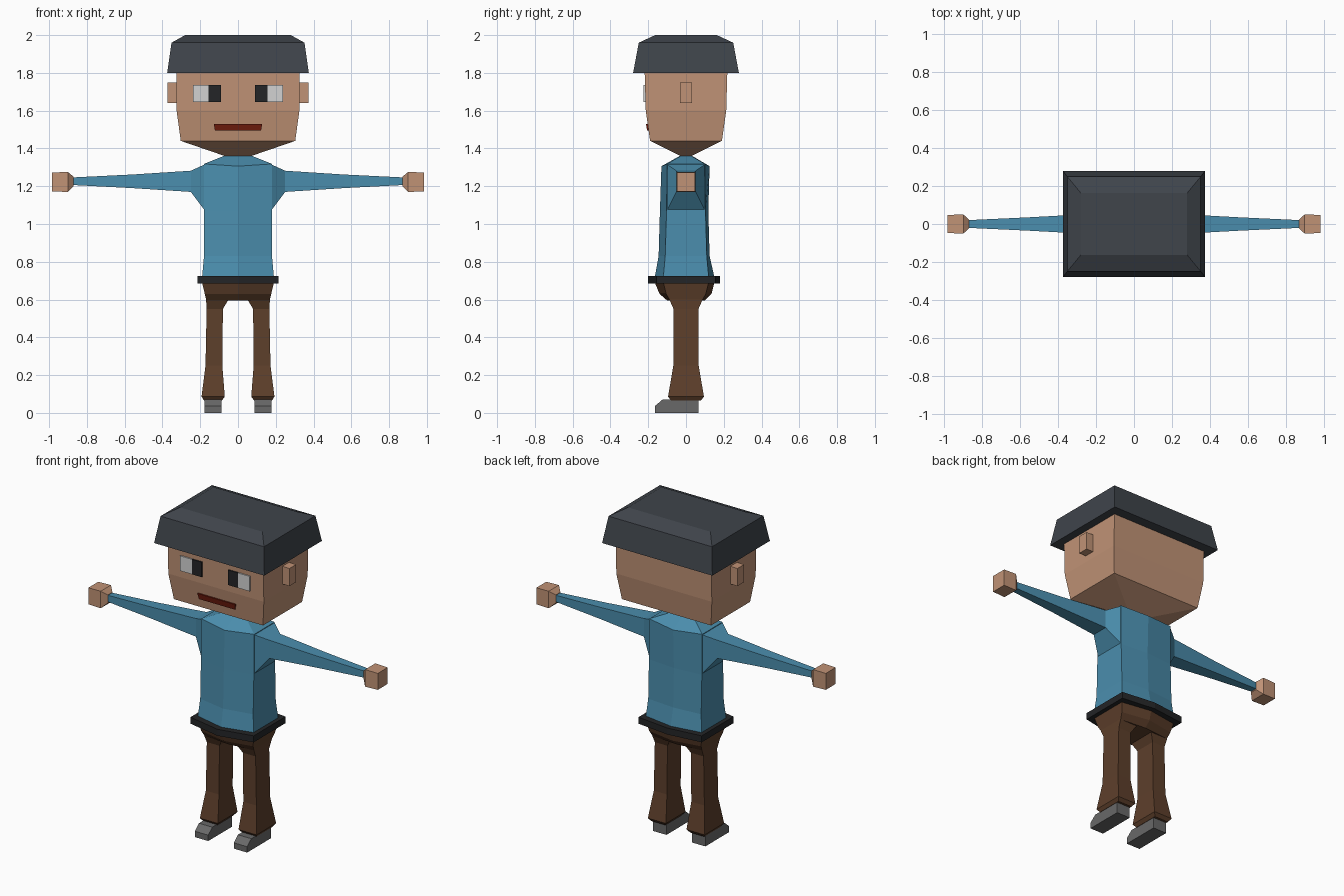
import bpy
import bmesh

cube = bpy.data.objects.get("Cube")
if cube:
    bpy.data.objects.remove(cube, do_unlink=True)


def material(name, r, g, b):
    m = bpy.data.materials.new(name)
    m.use_nodes = True
    m.diffuse_color = (r, g, b, 1)
    node = next(n for n in m.node_tree.nodes if n.type == 'BSDF_PRINCIPLED')
    node.inputs["Base Color"].default_value = (r, g, b, 1)
    node.inputs["Roughness"].default_value = 0.9
    return m


skin = material("skin", 0.53, 0.29, 0.18)
blue = material("shirt blue", 0.07, 0.27, 0.42)
brown = material("trouser brown", 0.11, 0.05, 0.024)
slate = material("cap slate", 0.05, 0.058, 0.07)
black = material("black", 0.017, 0.018, 0.02)
grey = material("shoe grey", 0.14, 0.14, 0.14)
white = material("eye white", 0.65, 0.65, 0.65)
red = material("mouth red", 0.17, 0.012, 0.004)


def loft(name, rings, mat):
    """Skin a stack of equal-sized rings and cap both ends."""
    bm = bmesh.new()
    loops = [[bm.verts.new(p) for p in ring] for ring in rings]
    n = len(loops[0])
    for a, b in zip(loops, loops[1:]):
        for i in range(n):
            j = (i + 1) % n
            bm.faces.new((a[i], a[j], b[j], b[i]))
    bm.faces.new(loops[0])
    bm.faces.new(loops[-1])
    bmesh.ops.recalc_face_normals(bm, faces=bm.faces)
    mesh = bpy.data.meshes.new(name)
    bm.to_mesh(mesh)
    bm.free()
    mesh.materials.append(mat)
    obj = bpy.data.objects.new(name, mesh)
    bpy.context.collection.objects.link(obj)
    return obj


def flat(z, x0, x1, y0, y1):
    """Rectangle lying at height z."""
    return [(x0, y0, z), (x1, y0, z), (x1, y1, z), (x0, y1, z)]


def centred(z, x, y):
    return flat(z, -x, x, -y, y)


def upright(x, y, z0, z1):
    """Rectangle standing across the arm at x."""
    return [(x, -y, z0), (x, y, z0), (x, y, z1), (x, -y, z1)]


def hexagon(z, x, y, front, back, dip=0):
    """Body section with a ridge down the middle of front and back."""
    return [(-x, -y, z), (0, -front, z - dip), (x, -y, z),
            (x, y, z), (0, back, z - dip), (-x, y, z)]


# Head and cap
loft("head", [centred(1.36, 0.07, 0.03), centred(1.44, 0.303, 0.19),
              centred(1.6, 0.325, 0.213), centred(1.81, 0.325, 0.219)], skin)
loft("cap", [centred(1.8, 0.375, 0.28), centred(1.96, 0.352, 0.25),
             centred(2.0, 0.28, 0.163)], slate)
loft("mouth", [flat(1.495, -0.122, 0.122, -0.206, -0.197),
               flat(1.53, -0.128, 0.128, -0.212, -0.203)], red)

# Shirt body, belt and hips
loft("shirt", [hexagon(0.72, 0.19, 0.12, 0.165, 0.15),
               hexagon(0.83, 0.18, 0.11, 0.145, 0.125),
               hexagon(1.07, 0.18, 0.103, 0.138, 0.118),
               hexagon(1.318, 0.18, 0.1, 0.13, 0.125, 0.012),
               hexagon(1.362, 0.07, 0.025, 0.03, 0.03)], blue)
loft("belt", [hexagon(z, 0.215, 0.155, 0.2, 0.18) for z in (0.684, 0.724)], black)
loft("hips", [hexagon(0.595, 0.168, 0.085, 0.1, 0.1),
              hexagon(0.63, 0.176, 0.105, 0.14, 0.135),
              hexagon(0.69, 0.19, 0.12, 0.165, 0.15)], brown)

# Paired parts
for side, s in (("left", 1), ("right", -1)):
    def part(name, rings, mat):
        loft(f"{side}_{name}", [[(s * x, y, z) for x, y, z in r] for r in rings], mat)

    part("ear", [upright(0.31, 0.032, 1.64, 1.75), upright(0.372, 0.032, 1.64, 1.748)], skin)
    for name, x0, x1, mat in (("pupil", 0.09, 0.157, black), ("eye", 0.157, 0.237, white)):
        part(name, [flat(z, x0, x1, -0.225, -0.2155) for z in (1.645, 1.737)], mat)

    # Shoulder tapering into the sleeve
    part("sleeve", [upright(0.175, 0.101, 1.07, 1.316), upright(0.25, 0.052, 1.17, 1.282),
                    upright(0.56, 0.035, 1.19, 1.262), upright(0.885, 0.02, 1.207, 1.246)], blue)
    part("hand", [upright(0.87, 0.022, 1.2, 1.25), upright(0.9, 0.05, 1.17, 1.275),
                  upright(0.985, 0.048, 1.172, 1.273)], skin)

    # Flared trouser leg
    part("leg", [flat(0.066, 0.085, 0.18, -0.08, 0.08), flat(0.086, 0.07, 0.193, -0.095, 0.095),
                 flat(0.25, 0.083, 0.172, -0.067, 0.067), flat(0.55, 0.08, 0.166, -0.066, 0.066),
                 flat(0.6, 0.05, 0.169, -0.088, 0.088)], brown)

    # Shoe with a sloping toe
    profile = [(-0.165, 0), (0.066, 0), (0.066, 0.07), (-0.125, 0.07), (-0.165, 0.036)]
    part("shoe", [[(x, y, z) for y, z in profile] for x in (0.087, 0.178)], grey)
